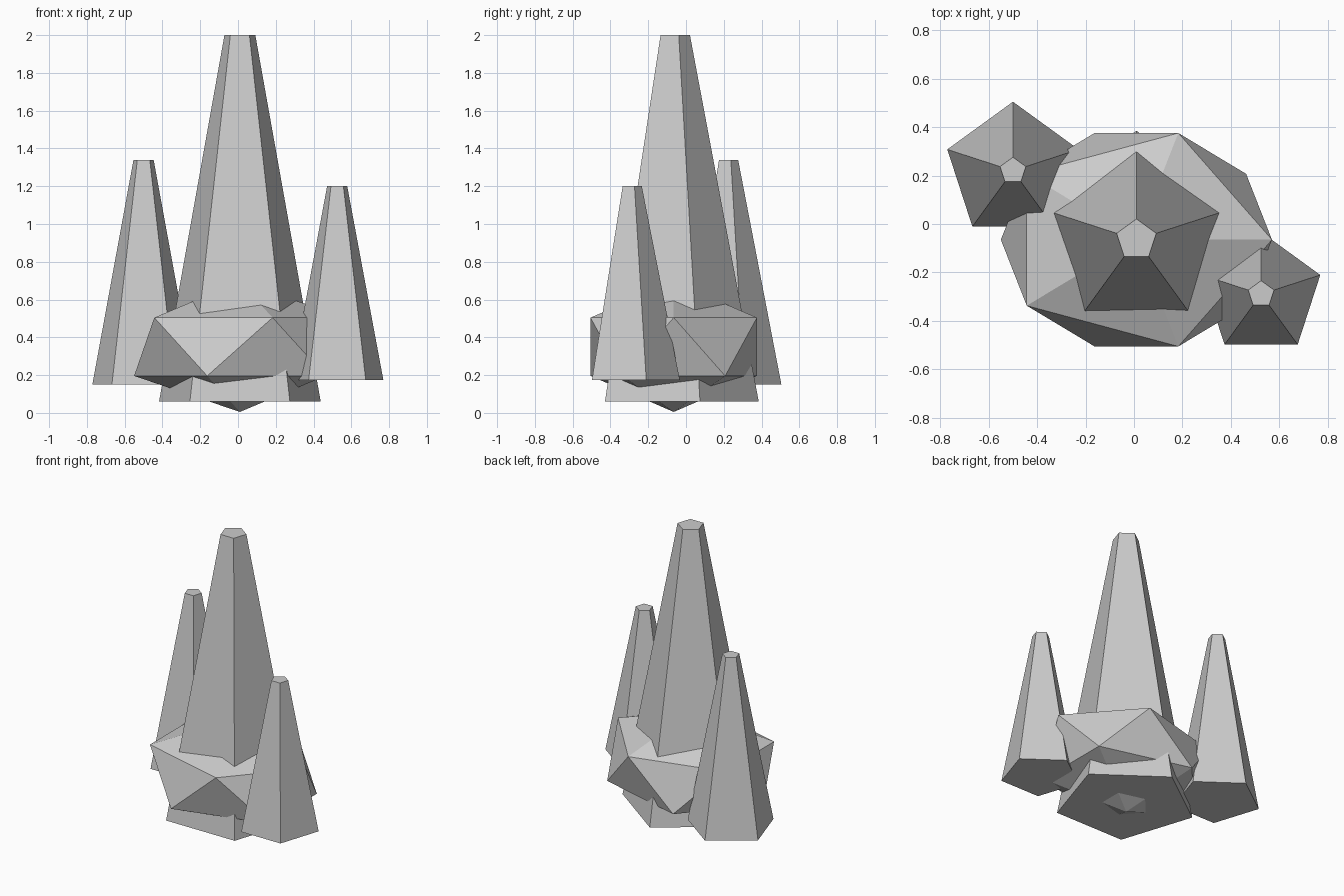
import bpy
import bmesh
from mathutils import Matrix, Vector

default = bpy.data.objects.get("Cube")
if default:
    bpy.data.objects.remove(default, do_unlink=True)

stone = bpy.data.materials.new("grey stone")
stone.use_nodes = True
grey = (0.6, 0.6, 0.6, 1)
stone.diffuse_color = grey
stone.node_tree.nodes["Principled BSDF"].inputs["Base Color"].default_value = grey


def add_part(name, bm, location):
    mesh = bpy.data.meshes.new(name)
    bm.to_mesh(mesh)
    bm.free()
    mesh.materials.append(stone)
    part = bpy.data.objects.new(name, mesh)
    part.location = location
    bpy.context.collection.objects.link(part)


def spire(name, x, y, bottom, top, base_radius, tip_radius):
    """Tapered five-sided column with one edge pointing to the back."""
    bm = bmesh.new()
    bmesh.ops.create_cone(bm, cap_ends=True, segments=5, radius1=base_radius,
                          radius2=tip_radius, depth=top - bottom)
    # Turn the rearmost base corner to +y
    corner = max(bm.verts, key=lambda v: (v.co.xy.length, v.co.y)).co
    turn = Vector((0, 1)).angle_signed(corner.xy)
    bmesh.ops.rotate(bm, verts=bm.verts, matrix=Matrix.Rotation(turn, 3, "Z"))
    add_part(name, bm, (x, y, (bottom + top) / 2))


# Three spires
spire("center_spire", 0.01, -0.065, 0.06, 2.0, 0.45, 0.086)
spire("right_spire", -0.50, 0.22, 0.15, 1.34, 0.285, 0.056)
spire("left_spire", 0.525, -0.29, 0.175, 1.2, 0.257, 0.056)

# Squashed faceted boulder around the foot of the spires
bm = bmesh.new()
bmesh.ops.create_icosphere(bm, subdivisions=1, radius=1)
bmesh.ops.scale(bm, vec=(0.626, 0.518, 0.345), verts=bm.verts)
add_part("base_boulder", bm, (0.01, -0.065, 0.35))
